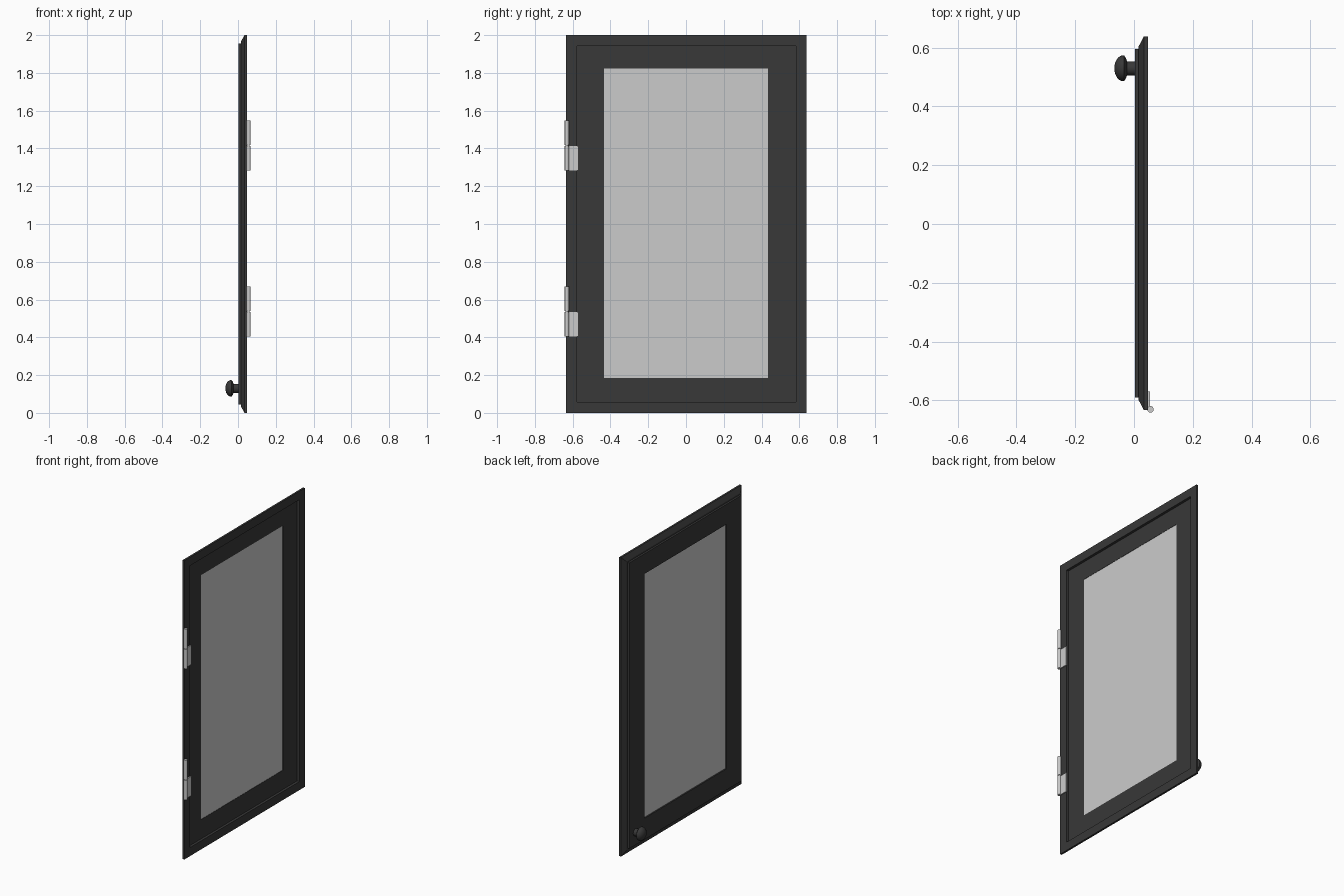
import bpy, bmesh
from math import sin, cos, pi, radians
from mathutils import Matrix

if "Cube" in bpy.data.objects:
    bpy.data.objects.remove(bpy.data.objects["Cube"])

dark = bpy.data.materials.new("dark_paint")
dark.diffuse_color = (0.04, 0.04, 0.04, 1)
dark.use_nodes = True
dark.node_tree.nodes["Principled BSDF"].inputs["Base Color"].default_value = dark.diffuse_color


def finish(bm, name, mat=None, smooth=False):
    bmesh.ops.recalc_face_normals(bm, faces=bm.faces)
    me = bpy.data.meshes.new(name)
    bm.to_mesh(me)
    bm.free()
    ob = bpy.data.objects.new(name, me)
    bpy.context.collection.objects.link(ob)
    if mat:
        me.materials.append(mat)
    if smooth:
        bpy.context.view_layer.objects.active = ob
        ob.select_set(True)
        bpy.ops.object.shade_smooth_by_angle(angle=radians(35))
        ob.select_set(False)
    return ob


def bridge(bm, rings, closed=False):
    n = len(rings[0])
    pairs = list(zip(rings, rings[1:]))
    if closed:
        pairs.append((rings[-1], rings[0]))
    for a, b in pairs:
        for i in range(n):
            j = (i + 1) % n
            bm.faces.new((a[i], a[j], b[j], b[i]))


def box(name, lo, hi, mat=None):
    bm = bmesh.new()
    size = [h - l for l, h in zip(lo, hi)]
    mid = [(l + h) / 2 for l, h in zip(lo, hi)]
    bmesh.ops.create_cube(bm, size=1, matrix=Matrix.Translation(mid) @ Matrix.Diagonal((*size, 1)))
    return finish(bm, name, mat)


# Frame: moulded cross-section swept round the rectangular opening
Y0, Y1, Z0, Z1 = -0.634, 0.639, 0.0, 2.0
OPEN = (-0.433, 0.433, 0.186, 1.822)
section = [(0.003, None), (0.003, 0.044), (0.016, 0.044), (0.016, 0.034), (0.034, 0),
           (0.047, 0), (0.047, 0.057), (0.030, 0.057), (0.030, None)]
bm = bmesh.new()
rings = []
for x, d in section:
    a, b, c, e = OPEN if d is None else (Y0 + d, Y1 - d, Z0 + d, Z1 - d)
    rings.append([bm.verts.new((x, y, z)) for y, z in ((a, c), (b, c), (b, e), (a, e))])
bridge(bm, rings, closed=True)
finish(bm, "door_frame", dark)

# Glass pane, just inside the frame faces
box("glass_pane", (0.012, OPEN[0], OPEN[2]), (0.028, OPEN[1], OPEN[3]))

# Knob: mushroom profile turned about the x axis
profile = [(0.006, 0.024), (-0.024, 0.024), (-0.027, 0.034), (-0.034, 0.044)]
profile += [(-0.037 - 0.030 * sin(t * pi / 12), 0.044 * cos(t * pi / 12)) for t in range(6)]
bm = bmesh.new()
N = 32
rings = [[bm.verts.new((x, 0.53 + r * cos(2 * pi * i / N), 0.13 + r * sin(2 * pi * i / N)))
          for i in range(N)] for x, r in profile]
bridge(bm, rings)
bm.faces.new(rings[0])
tip = bm.verts.new((-0.067, 0.53, 0.13))
for i in range(N):
    bm.faces.new((rings[-1][i], rings[-1][(i + 1) % N], tip))
finish(bm, "knob", dark, smooth=True)

# Hinges: lower barrel with its leaf, upper barrel alone
for label, z in (("lower", 0.405), ("upper", 1.282)):
    box(label + "_hinge_leaf", (0.046, -0.628, z), (0.054, -0.57, z + 0.13))
    for part, zb in (("bottom", z), ("top", z + 0.135)):
        bm = bmesh.new()
        bmesh.ops.create_cone(bm, cap_ends=True, segments=24, radius1=0.011, radius2=0.011,
                              depth=0.13, matrix=Matrix.Translation((0.056, -0.631, zb + 0.065)))
        finish(bm, f"{label}_hinge_barrel_{part}", smooth=True)
    bm = bmesh.new()
    bmesh.ops.create_cone(bm, cap_ends=True, segments=16, radius1=0.006, radius2=0.006,
                          depth=0.25, matrix=Matrix.Translation((0.056, -0.631, z + 0.1325)))
    finish(bm, label + "_hinge_pin", smooth=True)
